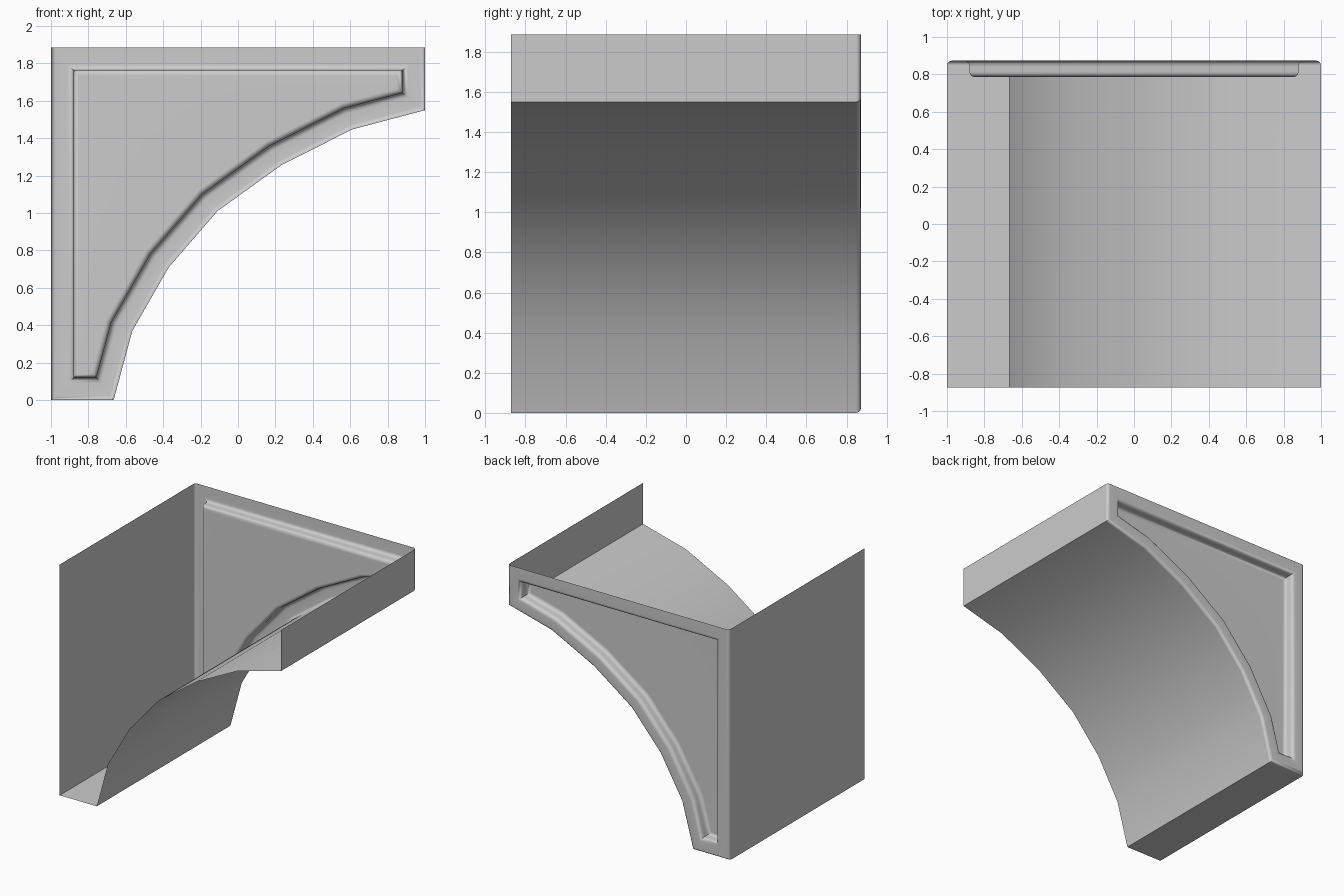
import bpy, bmesh
from mathutils import Vector

if "Cube" in bpy.data.objects:
    bpy.data.objects.remove(bpy.data.objects["Cube"])

# Spandrel outline (x, z), counter-clockwise seen from the front
outline = [Vector(p) for p in [
    (-1, 0), (-0.665, 0), (-0.565, 0.37), (-0.37, 0.71), (-0.11, 1.01),
    (0.23, 1.255), (0.61, 1.447), (1, 1.55), (1, 1.885), (-1, 1.885)]]
TOP = 8  # index of the top edge

# Cross-section (inset, y): rounded rim, flat border, lip, recess wall, fillet to the floor
section = [(0, 0.848), (0.004, 0.86), (0.012, 0.869), (0.025, 0.873),
           (0.09, 0.873), (0.105, 0.869), (0.116, 0.859), (0.12, 0.843),
           (0.12, 0.815), (0.124, 0.799), (0.134, 0.789), (0.15, 0.785)]
RIM = 3  # number of rounded rim strips


def inset(pts, d):
    """Mitred inward offset of a counter-clockwise outline."""
    out = []
    for i, p in enumerate(pts):
        a = (p - pts[i - 1]).normalized()
        b = (pts[(i + 1) % len(pts)] - p).normalized()
        n1, n2 = Vector((-a.y, a.x)), Vector((-b.y, b.x))
        out.append(p + (n1 + n2) * d / (1 + n1.dot(n2)))
    return out


bm = bmesh.new()


def ring(d, y, open_top):
    pts = inset(outline, d)
    if open_top:  # the rim is not rounded along the open top
        pts[TOP].y = pts[TOP + 1].y = outline[TOP].y
    return [bm.verts.new((p.x, y, p.y)) for p in pts]


def bridge(a, b, open_top):
    n = len(a)
    for i in range(n):
        if not (open_top and i == TOP):
            j = (i + 1) % n
            bm.faces.new((a[i], a[j], b[j], b[i]))


# Open shell: bottom, arch soffit, end and side wall (front and top stay open)
rings = [ring(0, -0.873, True)]
rings += [ring(d, y, k <= RIM) for k, (d, y) in enumerate(section)]
# Back panel: rim, border and recess
for k, (a, b) in enumerate(zip(rings, rings[1:])):
    bridge(a, b, k <= RIM)
bm.faces.new(rings[-1])
bm.normal_update()

mesh = bpy.data.meshes.new("arch_spandrel")
bm.to_mesh(mesh)
bm.free()
obj = bpy.data.objects.new("arch_spandrel", mesh)
bpy.context.collection.objects.link(obj)
bpy.context.view_layer.objects.active = obj
obj.select_set(True)
bpy.ops.object.shade_smooth_by_angle(angle=0.6)

# Keep the large faces evenly shaded
mod = obj.modifiers.new("weighted_normals", 'WEIGHTED_NORMAL')
mod.keep_sharp = True
